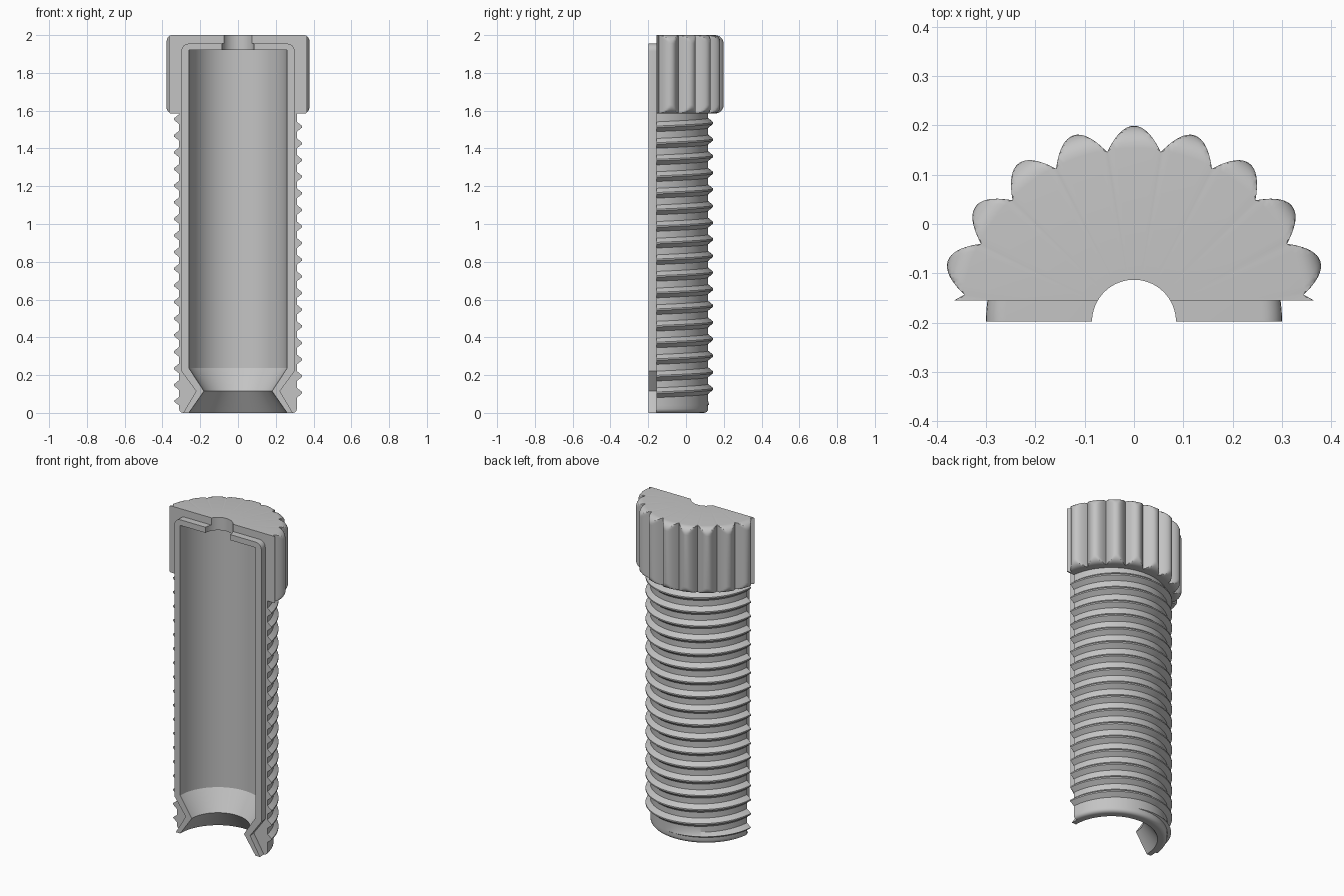
import bpy
import bmesh
from math import sin, cos, pi, radians

cube = bpy.data.objects.get("Cube")
if cube:
    bpy.data.objects.remove(cube)

AXIS_Y = -0.198        # centre line of the sectioned cylinder
ROOT, CREST = 0.315, 0.342
PITCH = 0.088
THREAD_LOW, THREAD_HIGH = 0.04, 1.585
CAP_R, VALLEY_R, FILLET = 0.397, 0.348, 0.045

grey = bpy.data.materials.new("light_grey")
grey.use_nodes = True
grey.diffuse_color = (0.55, 0.55, 0.55, 1)
grey.node_tree.nodes["Principled BSDF"].inputs["Base Color"].default_value = grey.diffuse_color


def arc(r, z, radius, start, end, steps=6):
    """Points (r, z) on a circular arc, angles in degrees."""
    angles = [radians(start + (end - start) * i / steps) for i in range(steps + 1)]
    return [(r + radius * cos(a), z + radius * sin(a)) for a in angles]


def half_turn(name, profile, cut=0.0):
    """Sweep a closed profile(angle) half way round, trim flat, close the section."""
    bm = bmesh.new()
    rows = []
    for step in range(181):
        a = radians(step)
        rows.append([bm.verts.new((r * cos(a), r * sin(a), z)) for r, z in profile(a)])
    for one, two in zip(rows, rows[1:]):
        for i in range(len(one)):
            bm.faces.new((one[i - 1], one[i], two[i], two[i - 1]))
    bmesh.ops.remove_doubles(bm, verts=bm.verts[:], dist=1e-5)
    if cut > 0:
        bmesh.ops.bisect_plane(bm, geom=bm.verts[:] + bm.edges[:] + bm.faces[:], dist=1e-6,
                               plane_co=(0, cut, 0), plane_no=(0, 1, 0), clear_inner=True)
    rim = [e for e in bm.edges if e.is_boundary]
    bmesh.ops.edgeloop_fill(bm, edges=rim)
    bmesh.ops.recalc_face_normals(bm, faces=bm.faces[:])
    mesh = bpy.data.meshes.new(name)
    bm.to_mesh(mesh)
    bm.free()
    mesh.materials.append(grey)
    obj = bpy.data.objects.new(name, mesh)
    obj.location.y = AXIS_Y
    bpy.context.collection.objects.link(obj)
    bpy.ops.object.select_all(action="DESELECT")
    obj.select_set(True)
    bpy.context.view_layer.objects.active = obj
    bpy.ops.object.shade_smooth_by_angle(angle=radians(32))
    return obj


# Surface shared by the liner and the shell, from the bottom up to the top hole
shared = [(0.29, 0), (0.222, 0.115), (0.30, 0.222)]
shared += arc(0.26, 1.915, 0.04, 0, 90) + [(0.085, 1.955)]

# Inner liner with a pinched throat near the open end
liner_inside = [(0.085, 1.92), (0.26, 1.92), (0.26, 0.237), (0.18, 0.115), (0.26, 0)]
half_turn("inner_liner", lambda a: shared + liner_inside)

# Knurled cap limits: rounded at the top and bottom edges
cap_limits = arc(CAP_R - FILLET, 2 - FILLET, FILLET, 90, 0)
cap_limits += arc(CAP_R - FILLET, THREAD_HIGH + FILLET, FILLET, 0, -90)
bottom_round = arc(ROOT - 0.022, 0.022, 0.022, 0, -90, 4)


def thread(a):
    """Helical thread outline at one angle, from the top down."""
    points = []
    top = 1.535 + 2 * PITCH + PITCH * (a - pi / 2) / (2 * pi)
    for turn in range(21):
        middle = top - turn * PITCH
        for offset, r in ((0.026, ROOT), (0.004, CREST), (-0.004, CREST), (-0.026, ROOT)):
            z = min(max(middle + offset, THREAD_LOW), THREAD_HIGH)
            fade = min(1, (z - THREAD_LOW) / 0.02, (THREAD_HIGH - z) / 0.01)
            points.append((ROOT + (r - ROOT) * fade, z))
    return points


def shell_profile(a):
    lobe = VALLEY_R + (CAP_R - VALLEY_R) * abs(cos(10 * (a - pi / 2)))
    cap = [(min(lobe, r), z) for r, z in cap_limits]
    return shared + [(0.085, 2)] + cap + thread(a) + bottom_round


# Threaded shell with its scalloped cap, trimmed a little behind the liner
half_turn("threaded_shell_and_cap", shell_profile, cut=0.043)
